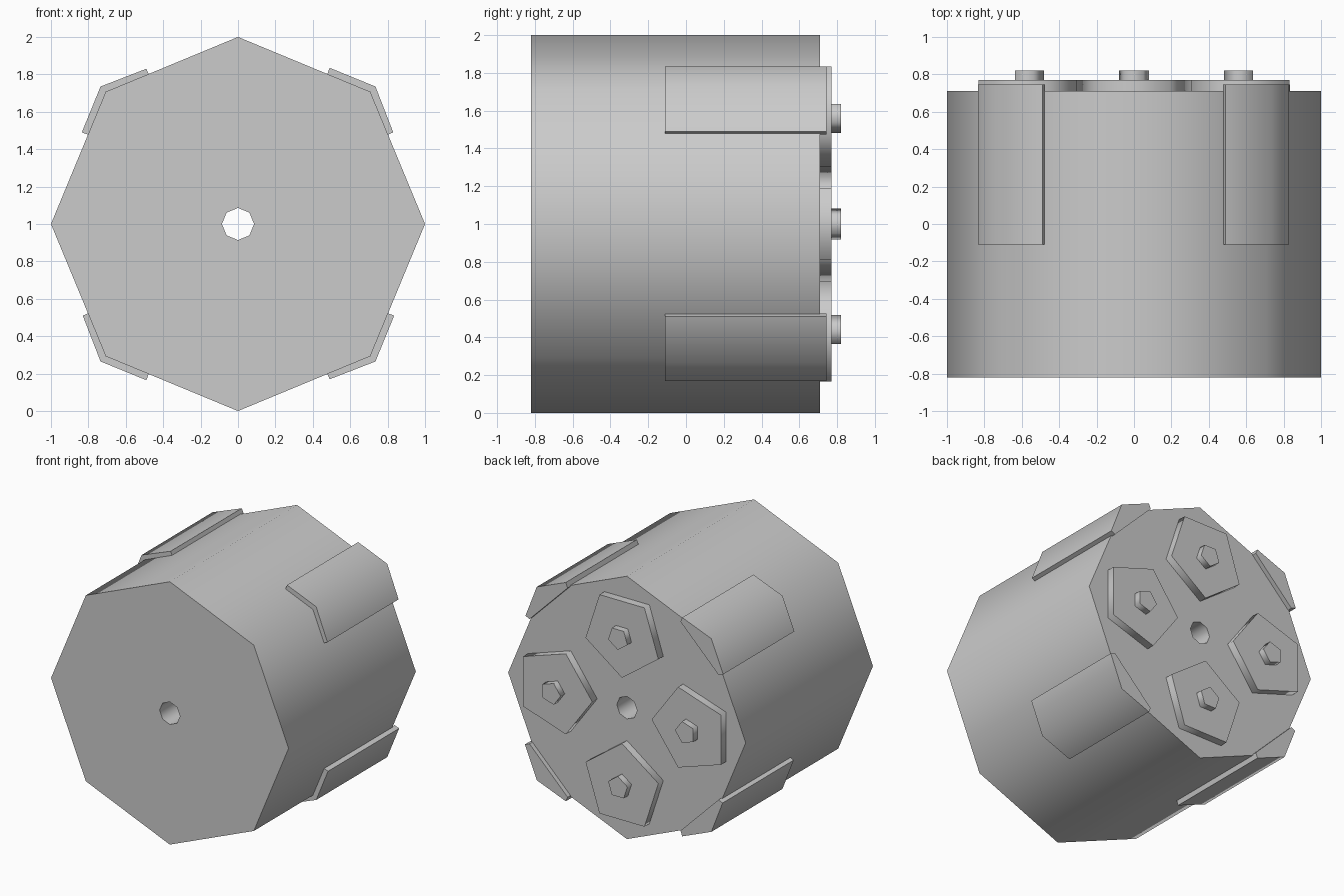
import bpy, bmesh
from math import cos, sin, pi, radians

if "Cube" in bpy.data.objects:
    bpy.data.objects.remove(bpy.data.objects["Cube"])

CENTRE_Z = 1.0


def ngon(sides, radius, start=0.0, cx=0.0, cz=0.0):
    """Regular polygon in the x/z plane, relative to the drum axis."""
    return [(cx + radius * cos(start + 2 * pi * i / sides),
             cz + radius * sin(start + 2 * pi * i / sides)) for i in range(sides)]


def prism(name, outer, y0, y1, inner=None, smooth=80):
    """Extrude a profile along y; an inner profile makes a through hole."""
    bm = bmesh.new()

    def ring(pts, y):
        return [bm.verts.new((x, y, z + CENTRE_Z)) for x, z in pts]

    def bridge(a, b):
        n = len(a)
        for i in range(n):
            j = (i + 1) % n
            bm.faces.new((a[i], a[j], b[j], b[i]))

    front, back = ring(outer, y0), ring(outer, y1)
    bridge(front, back)
    if inner:
        hole_front, hole_back = ring(inner, y0), ring(inner, y1)
        bridge(hole_front, hole_back)
        bridge(front, hole_front)
        bridge(back, hole_back)
    else:
        bm.faces.new(front)
        bm.faces.new(back)
    bmesh.ops.recalc_face_normals(bm, faces=bm.faces)
    mesh = bpy.data.meshes.new(name)
    bm.to_mesh(mesh)
    bm.free()
    obj = bpy.data.objects.new(name, mesh)
    bpy.context.collection.objects.link(obj)
    bpy.ops.object.select_all(action='DESELECT')
    obj.select_set(True)
    bpy.context.view_layer.objects.active = obj
    bpy.ops.object.shade_smooth_by_angle(angle=radians(smooth))
    return obj


# Octagonal drum with an axial bore
prism("drum_body", ngon(8, 1.0), -0.82, 0.71, inner=ngon(8, 0.086))

# Corner pads wrapping the four diagonal edges
pad = [(0.83, 0.49), (0.735, 0.735), (0.49, 0.835), (0.475, 0.796), (0.795, 0.475)]
for k in range(4):
    a = k * pi / 2
    pts = [(x * cos(a) - z * sin(a), x * sin(a) + z * cos(a)) for x, z in pad]
    prism(f"corner_pad_{k + 1}", pts, -0.11, 0.745, smooth=60)

# Four pentagonal caps with centre pins on the back, pointing at the axis
for k in range(4):
    a = k * pi / 2
    cx, cz = 0.572 * cos(a), 0.572 * sin(a)
    prism(f"chamber_cap_{k + 1}", ngon(5, 0.322, a + pi, cx, cz), 0.69, 0.77)
    prism(f"cap_pin_{k + 1}", ngon(5, 0.085, a + pi, cx * 0.99, cz * 0.99), 0.75, 0.82)
